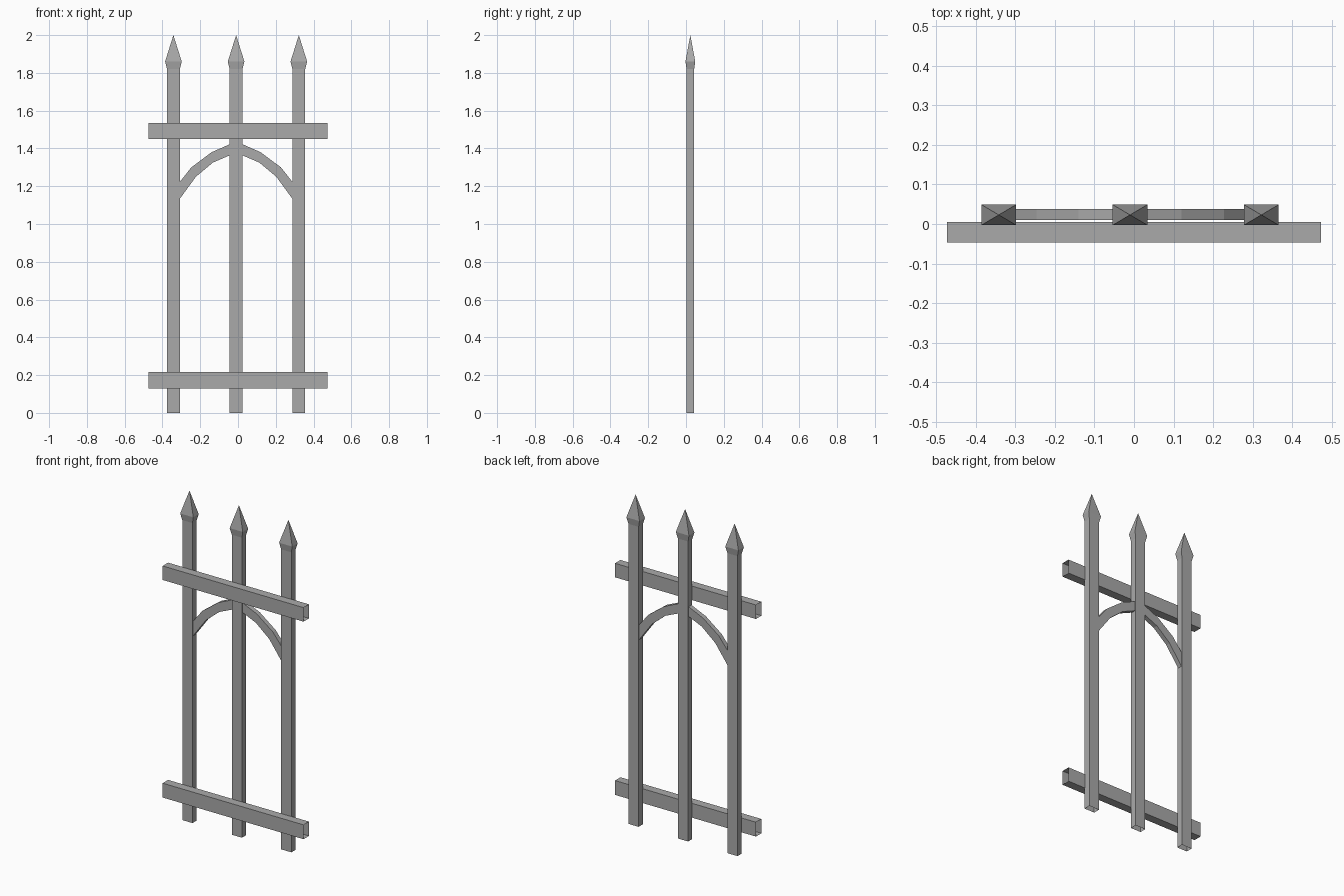
import bpy
import bmesh

cube = bpy.data.objects.get("Cube")
if cube:
    bpy.data.objects.remove(cube, do_unlink=True)

grey = bpy.data.materials.new("iron_grey")
grey.use_nodes = True
colour = (0.40, 0.40, 0.40, 1)
grey.diffuse_color = colour
grey.node_tree.nodes["Principled BSDF"].inputs["Base Color"].default_value = colour

MID = -0.01      # x of the middle post
PITCH = 0.332    # post spacing
POST_Y = 0.023


def finish(name, bm):
    bmesh.ops.recalc_face_normals(bm, faces=bm.faces)
    mesh = bpy.data.meshes.new(name)
    bm.to_mesh(mesh)
    bm.free()
    mesh.materials.append(grey)
    obj = bpy.data.objects.new(name, mesh)
    bpy.context.collection.objects.link(obj)
    return obj


def loft(name, rings, tip=None):
    """Open-ended skin through four-point rings, optionally closed to a point."""
    bm = bmesh.new()
    loops = [[bm.verts.new(p) for p in ring] for ring in rings]
    for a, b in zip(loops, loops[1:]):
        for i in range(4):
            j = (i + 1) % 4
            bm.faces.new((a[i], a[j], b[j], b[i]))
    if tip:
        apex = bm.verts.new(tip)
        for i in range(4):
            bm.faces.new((loops[-1][i], loops[-1][(i + 1) % 4], apex))
    return finish(name, bm)


def post_ring(x, hx, hy, z):
    return [(x + sx * hx, POST_Y + sy * hy, z)
            for sx, sy in ((-1, -1), (1, -1), (1, 1), (-1, 1))]


# Posts with flared spear tips
for name, step in (("right_post", -1), ("middle_post", 0), ("left_post", 1)):
    x = MID + step * PITCH
    loft(name, [post_ring(x, 0.034, 0.02, 0),
                post_ring(x, 0.034, 0.02, 1.82),
                post_ring(x, 0.044, 0.026, 1.86)], (x, POST_Y, 2))

# Hollow rails across the front
for name, low, high in (("lower_rail", 0.13, 0.217), ("upper_rail", 1.45, 1.535)):
    loft(name, [[(x, -0.047, low), (x, 0.005, low), (x, 0.005, high), (x, -0.047, high)]
                for x in (-0.473, 0.473)])

# Arch halves: (outer offset, outer height, inner offset, inner height)
arch = [(0, 1.437, 0, 1.378), (0.13, 1.38, 0.123, 1.325),
        (0.237, 1.30, 0.213, 1.25), (0.31, 1.208, 0.31, 1.117)]
for name, side in (("right_arch", -1), ("left_arch", 1)):
    loft(name, [[(MID + side * uo, 0.01, zo), (MID + side * uo, 0.038, zo),
                 (MID + side * ui, 0.038, zi), (MID + side * ui, 0.01, zi)]
                for uo, zo, ui, zi in arch])
